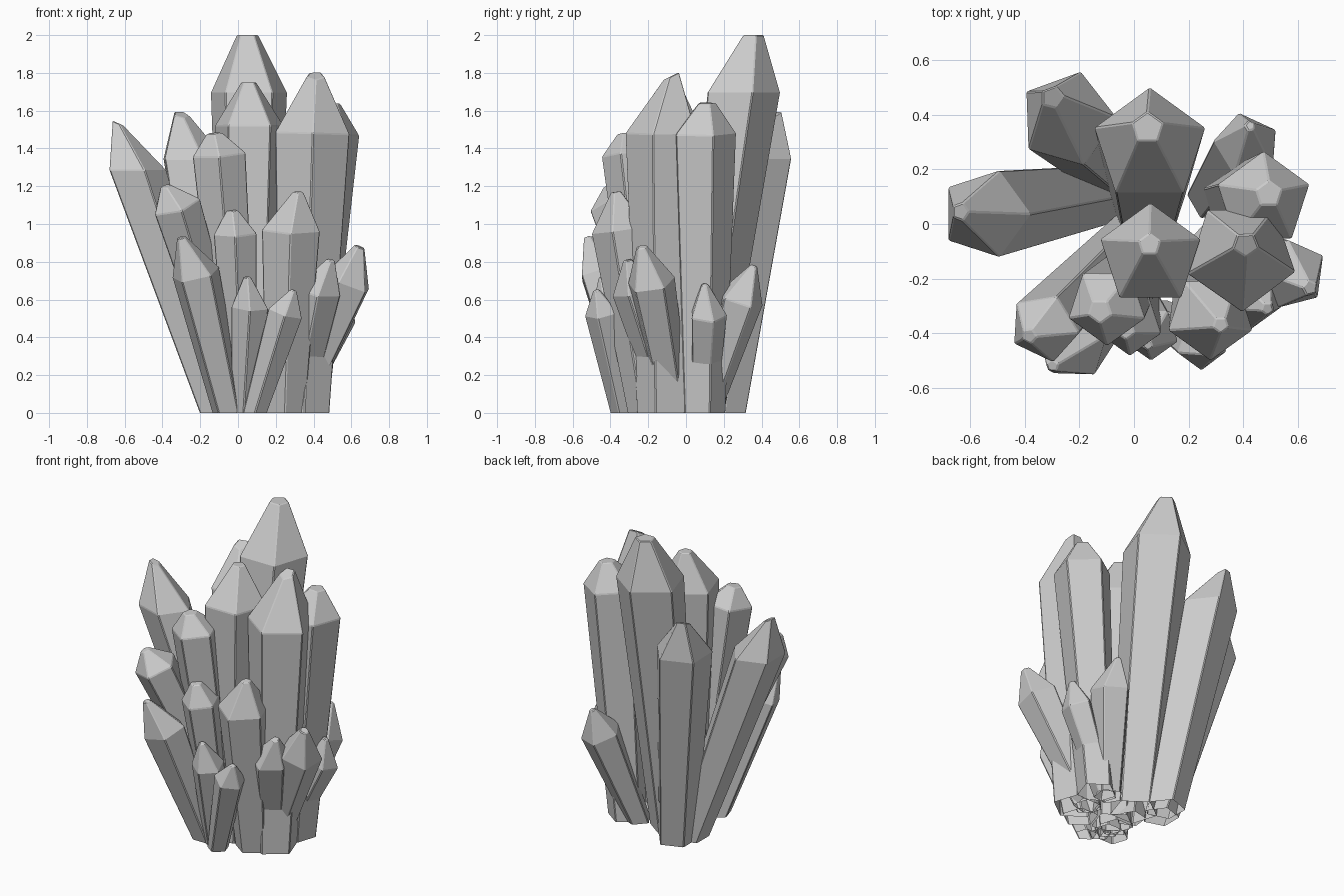
import bpy, bmesh
from math import cos, sin, radians
from mathutils import Vector

cube = bpy.data.objects.get("Cube")
if cube:
    bpy.data.objects.remove(cube, do_unlink=True)

SIDES = 5
BASE_TAPER = 0.68
UP = Vector((0, 0, 1))

# Single grey mineral colour
stone = bpy.data.materials.new("grey_crystal")
stone.use_nodes = True
GREY = (0.6, 0.6, 0.6, 1.0)
stone.diffuse_color = GREY
stone.node_tree.nodes["Principled BSDF"].inputs["Base Color"].default_value = GREY


def ring(bm, centre, axis, radius, twist):
    """Regular ring of vertices square to the given axis."""
    turn = UP.rotation_difference(axis)
    verts = []
    for i in range(SIDES):
        a = radians(twist + i * 360 / SIDES)
        verts.append(bm.verts.new(centre + turn @ Vector((radius * cos(a), radius * sin(a), 0))))
    return verts


def crystal(name, base, shoulder, tip, radius, twist=90, tip_radius=0.045,
            tip_facing=None, level_shoulder=False):
    """Five-sided shaft, open at the foot, closed by a blunt faceted point."""
    foot, neck, top = Vector((*base, 0)), Vector(shoulder), Vector(tip)
    axis = (neck - foot).normalized()
    neck_axis = UP if level_shoulder else axis
    tip_axis = Vector(tip_facing).normalized() if tip_facing else axis
    bm = bmesh.new()
    rings = [
        ring(bm, foot, UP, radius * BASE_TAPER, twist),
        ring(bm, neck, neck_axis, radius, twist),
        ring(bm, top, tip_axis, tip_radius, twist),
    ]
    for low, high in zip(rings, rings[1:]):
        for i in range(SIDES):
            j = (i + 1) % SIDES
            bm.faces.new((low[i], low[j], high[j], high[i]))
    bm.faces.new(rings[-1])
    mesh = bpy.data.meshes.new(name)
    bm.to_mesh(mesh)
    bm.free()
    mesh.materials.append(stone)
    obj = bpy.data.objects.new(name, mesh)
    bpy.context.collection.objects.link(obj)
    # Narrow chamfer along the crystal edges
    bevel = obj.modifiers.new("chamfer", 'BEVEL')
    bevel.width = 0.005
    bevel.segments = 1


# Tall shafts
crystal("main_crystal", (.05, .06), (.058, .287, 1.695), (.05, .353, 2), .213, 90, .06, (0, 0, 1), True)
crystal("front_tall_crystal", (.055, -.13), (.06, -.115, 1.52), (.057, -.075, 1.75), .192, 90, .042)
crystal("side_tall_crystal", (.35, -.12), (.393, -.115, 1.48), (.41, -.075, 1.785), .207, 55, .05, (0, -.5, 1))
crystal("side_rear_crystal", (.362, .09), (.475, .09, 1.48), (.495, .11, 1.64), .177, 90, .05)
crystal("rear_leaning_crystal", (-.07, .2), (-.245, .385, 1.345), (-.3, .465, 1.58), .18, 74, .045, (.2, -.4, 1), True)
crystal("outer_leaning_crystal", (-.11, .11), (-.545, .037, 1.285), (-.637, .045, 1.535), .167, 72, .035, (.45, 0, 1), True)

# Middle shafts
crystal("front_mid_crystal", (.01, -.16), (-.1, -.3, 1.37), (-.125, -.32, 1.48), .148, 54, .045)
crystal("front_outer_crystal", (.01, -.02), (-.33, -.38, 1.1), (-.385, -.41, 1.2), .135, 66, .03)
crystal("front_broad_crystal", (.25, -.2), (.28, -.34, .97), (.318, -.37, 1.17), .162, 54, .03)
crystal("front_slim_crystal", (.02, -.22), (-.015, -.365, .95), (-.03, -.39, 1.07), .12, 54, .035)
crystal("front_corner_crystal", (-.05, -.25), (-.223, -.445, .735), (-.3, -.52, .93), .133, 90, .025)

# Short shafts around the foot
crystal("foot_centre_crystal", (.03, -.28), (.063, -.4, .56), (.05, -.445, .72), .103, 54, .02)
crystal("foot_front_crystal", (.09, -.335), (.25, -.44, .53), (.295, -.475, .65), .098, 54, .018)
crystal("foot_side_crystal", (.3, -.08), (.425, -.27, .65), (.49, -.31, .81), .125, 54, .025)
crystal("foot_outer_crystal", (.3, -.06), (.585, -.185, .69), (.645, -.235, .88), .132, 30, .03)
crystal("foot_leaning_crystal", (.3, .09), (.533, .115, .52), (.565, .1, .68), .104, 90, .02)
crystal("foot_rear_crystal", (.28, .1), (.415, .287, .6), (.425, .36, .78), .127, 30, .02)
